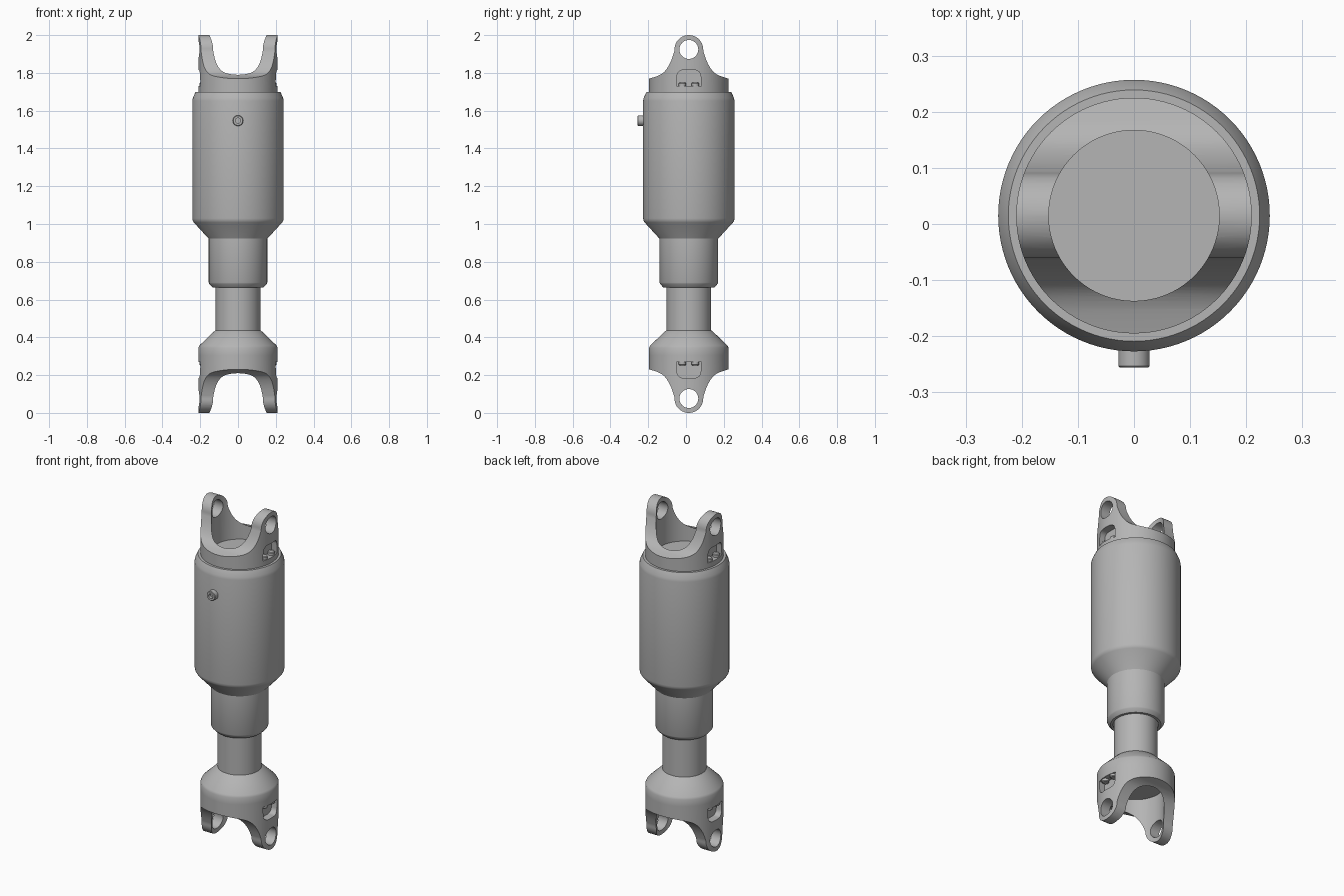
import bpy, bmesh, math
from mathutils import Matrix, Vector

if "Cube" in bpy.data.objects:
    bpy.data.objects.remove(bpy.data.objects["Cube"])

Y0 = 0.015          # the main axis sits slightly behind centre
SEG = 96

grey = bpy.data.materials.new("satin grey")
grey.diffuse_color = (0.46, 0.46, 0.46, 1)
grey.use_nodes = True
grey.node_tree.nodes["Principled BSDF"].inputs["Base Color"].default_value = grey.diffuse_color


def make(name, bm):
    bmesh.ops.recalc_face_normals(bm, faces=bm.faces)
    me = bpy.data.meshes.new(name)
    bm.to_mesh(me)
    bm.free()
    ob = bpy.data.objects.new(name, me)
    bpy.context.collection.objects.link(ob)
    me.materials.append(grey)
    return ob


def activate(ob):
    bpy.ops.object.select_all(action='DESELECT')
    ob.select_set(True)
    bpy.context.view_layer.objects.active = ob


def smooth(ob):
    activate(ob)
    bpy.ops.object.shade_smooth_by_angle(angle=math.radians(28))
    return ob


def lathe(name, profile, matrix=Matrix.Translation((0, Y0, 0)), seg=SEG):
    """Spin (radius, height) points round the z axis."""
    bm = bmesh.new()
    vs = [bm.verts.new((r, 0, z)) for r, z in profile]
    es = [bm.edges.new(p) for p in zip(vs, vs[1:])]
    bmesh.ops.spin(bm, geom=vs + es, cent=(0, 0, 0), axis=(0, 0, 1),
                   angle=math.tau, steps=seg, use_merge=True)
    bmesh.ops.remove_doubles(bm, verts=bm.verts, dist=1e-5)
    bm.transform(matrix)
    return make(name, bm)


def prism(name, outline, x0, x1):
    """Extrude a (y, z) outline along x."""
    bm = bmesh.new()
    face = bm.faces.new([bm.verts.new((x0, Y0 + y, z)) for y, z in outline])
    ext = bmesh.ops.extrude_face_region(bm, geom=[face])
    bmesh.ops.translate(bm, vec=(x1 - x0, 0, 0),
                        verts=[v for v in ext['geom'] if isinstance(v, bmesh.types.BMVert)])
    return make(name, bm)


def arc(cy, cz, r, a0, a1, n):
    return [(cy + r * math.cos(math.radians(a0 + (a1 - a0) * i / n)),
             cz + r * math.sin(math.radians(a0 + (a1 - a0) * i / n))) for i in range(n + 1)]


def boolean(ob, cutter, op):
    activate(ob)
    cutter.hide_render = True
    mod = ob.modifiers.new("cut", 'BOOLEAN')
    mod.object, mod.operation, mod.solver = cutter, op, 'EXACT'
    bpy.ops.object.modifier_apply(modifier=mod.name)
    bpy.data.objects.remove(cutter)


def curve_points(pts, n=4):
    """Catmull-Rom smoothing of a short list of points."""
    p = [Vector(q) for q in [pts[0]] + pts + [pts[-1]]]
    out = []
    for a, b, c, d in zip(p, p[1:], p[2:], p[3:]):
        for i in range(n):
            t = i / n
            out.append(tuple(0.5 * (2 * b + (c - a) * t + (2 * a - 5 * b + 4 * c - d) * t * t
                                    + (3 * b - a - 3 * c + d) * t ** 3)))
    return out + [pts[-1]]


# Upper barrel
smooth(lathe("barrel", [(0, 1.70), (0.224, 1.70), (0.228, 1.692), (0.239, 1.667), (0.242, 1.652),
                        (0.242, 1.03), (0.240, 1.018), (0.234, 1.008),
                        (0.155, 0.922), (0.15, 0.91), (0, 0.91)]))

# Sleeve below the barrel, open round the rod
smooth(lathe("sleeve", [(0, 0.925), (0.155, 0.925), (0.155, 0.69), (0.152, 0.683),
                        (0.136, 0.665), (0.122, 0.665), (0.122, 0.70), (0, 0.70)]))

# Rod
smooth(lathe("rod", [(0, 0.75), (0.118, 0.75), (0.118, 0.43), (0, 0.43)]))

# Cone that widens to the lower fork
smooth(lathe("lower_cone", [(0, 0.437), (0.118, 0.437), (0.126, 0.432), (0.204, 0.357),
                            (0.21, 0.345), (0.21, 0.305), (0, 0.305)]))

# Filler nipple on the front
smooth(lathe("filler_nipple", [(0, -0.03), (0.028, -0.03), (0.028, 0.024), (0.025, 0.027),
                               (0.014, 0.027), (0.014, 0.008), (0, 0.008)],
             Matrix.Translation((0, -0.229, 1.547)) @ Matrix.Rotation(math.pi / 2, 4, 'X'), 32))

# Upper fork: a tube trimmed to two lugs
fork = lathe("upper_fork", [(0, 1.695), (0.21, 1.695), (0.21, 2.05), (0.152, 2.05),
                            (0.152, 1.712), (0, 1.712)])
flare = curve_points([(0.077, 1.915), (0.091, 1.872), (0.108, 1.836), (0.128, 1.808),
                      (0.152, 1.790), (0.185, 1.777), (0.25, 1.758)])
right = arc(0, 1.924, 0.076, 90, 2, 14) + flare
outline = right + [(0.25, 1.65), (-0.25, 1.65)] + [(-y, z) for y, z in reversed(right[1:])]
boolean(fork, prism("lug_outline", outline, -0.3, 0.3), 'INTERSECT')

# Pin holes and side pockets
boolean(fork, prism("pin_cutter", arc(0, 1.924, 0.05, 0, 352.5, 47), -0.3, 0.3), 'DIFFERENCE')
pocket = ([(-0.066, 1.731), (0.066, 1.731)] + arc(0.031, 1.783, 0.032, 0, 90, 6)
          + arc(-0.031, 1.783, 0.032, 90, 180, 6))
for s in (-1, 1):
    boolean(fork, prism("pocket_cutter", pocket, s * 0.165, s * 0.3), 'DIFFERENCE')
smooth(fork)

# Flange bolts standing in the pockets
bolts = []
for sx in (-1, 1):
    for sy in (-1, 1):
        bolts.append(smooth(lathe("upper_bolt", [(0, 1.725), (0.02, 1.725), (0.02, 1.744),
                                                 (0.016, 1.748), (0, 1.748)],
                                  Matrix.Translation((sx * 0.184, Y0 + sy * 0.034, 0)), 20)))

# Lower fork and bolts: mirror images of the upper ones
for ob in [fork] + bolts:
    bm = bmesh.new()
    bm.from_mesh(ob.data)
    bm.transform(Matrix.Translation((0, 0, 2)) @ Matrix.Scale(-1, 4, (0, 0, 1)))
    bmesh.ops.reverse_faces(bm, faces=bm.faces)
    smooth(make(ob.name.replace("upper", "lower"), bm))
